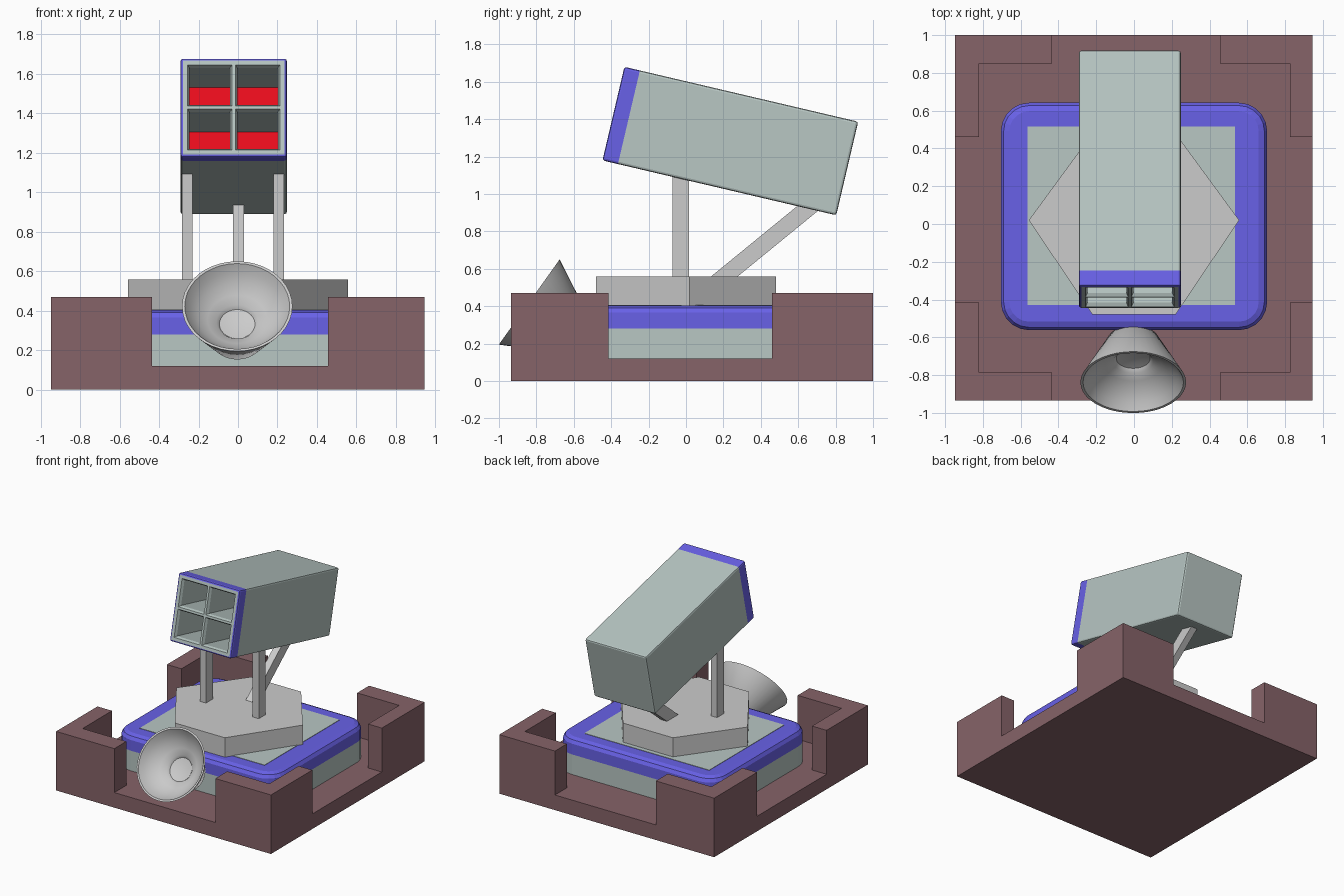
import bpy, bmesh
from math import radians, pi, sin, cos, atan2
from mathutils import Vector, Matrix

if "Cube" in bpy.data.objects:
    bpy.data.objects.remove(bpy.data.objects["Cube"])


def material(name, rgb):
    m = bpy.data.materials.new(name)
    m.diffuse_color = (*rgb, 1)
    m.use_nodes = True
    m.node_tree.nodes["Principled BSDF"].inputs["Base Color"].default_value = m.diffuse_color
    return m


STONE = material("maroon", (0.24, 0.125, 0.14))
STEEL = material("steel_grey", (0.48, 0.57, 0.55))
BLUE = material("blue", (0.14, 0.12, 0.80))
RED = material("red", (0.85, 0.004, 0.012))


def finish(name, bm, mats=(), smooth=None, fix=True):
    if fix:
        bmesh.ops.recalc_face_normals(bm, faces=bm.faces)
    me = bpy.data.meshes.new(name)
    bm.to_mesh(me)
    bm.free()
    for m in mats:
        me.materials.append(m)
    if smooth:
        me.polygons.foreach_set("use_smooth", [True] * len(me.polygons))
        me.set_sharp_from_angle(angle=radians(smooth))
    ob = bpy.data.objects.new(name, me)
    bpy.context.collection.objects.link(ob)
    return ob


def loft(bm, sections):
    """Join a stack of (outline, z) loops and cap both ends."""
    rings = [[bm.verts.new((x, y, z)) for x, y in pts] for pts, z in sections]
    n = len(rings[0])
    for a, b in zip(rings, rings[1:]):
        for i in range(n):
            j = (i + 1) % n
            bm.faces.new((a[i], a[j], b[j], b[i]))
    bm.faces.new(rings[0])
    bm.faces.new(rings[-1])


def prism(name, pts, z0, z1, mats=()):
    bm = bmesh.new()
    loft(bm, [(pts, z0), (pts, z1)])
    return finish(name, bm, mats)


def rect(x0, x1, y0, y1):
    return [(x0, y0), (x1, y0), (x1, y1), (x0, y1)]


def rounded(inset, hx=0.705, hy=0.602, r=0.15, cy=0.04, steps=5):
    """Rounded rectangle outline, shrunk by inset."""
    pts = []
    for k, (sx, sy) in enumerate([(1, 1), (-1, 1), (-1, -1), (1, -1)]):
        for i in range(steps + 1):
            a = k * pi / 2 + i / steps * pi / 2
            pts.append((sx * (hx - r) + (r - inset) * cos(a),
                        cy + sy * (hy - r) + (r - inset) * sin(a)))
    return pts


# base slab with four L-shaped corner walls
X0, X1, Y0, Y1 = -0.948, 0.945, -0.935, 1.0
prism("base_slab", rect(X0, X1, Y0, Y1), 0, 0.12, [STONE])
for name, x, y, xe, ye, xi, yi in [
        ("front_left", X0, Y0, -0.435, -0.415, -0.82, -0.785),
        ("front_right", X1, Y0, 0.455, -0.415, 0.825, -0.785),
        ("back_left", X0, Y1, -0.435, 0.46, -0.82, 0.85),
        ("back_right", X1, Y1, 0.455, 0.46, 0.825, 0.85)]:
    prism("corner_wall_" + name,
          [(x, y), (xe, y), (xe, yi), (xi, yi), (xi, ye), (x, ye)], 0.12, 0.47, [STONE])

# platform: grey lower half, blue rounded cap, grey top panel
prism("platform_lower", rounded(0), 0.12, 0.28, [STEEL])
bm = bmesh.new()
loft(bm, [(rounded(0), 0.28), (rounded(0), 0.365),
          (rounded(0.015), 0.39), (rounded(0.045), 0.403)])
finish("platform_cap", bm, [BLUE])
prism("platform_panel", rect(-0.565, 0.535, -0.43, 0.515), 0.39, 0.406, [STEEL])

# six-sided turret block
prism("turret_block", [(-0.557, 0.02), (-0.22, -0.48), (0.22, -0.48),
                       (0.557, 0.02), (0.22, 0.48), (-0.22, 0.48)], 0.40, 0.558)

# upright posts and slanted rear strut
for name, x in (("left_post", -0.284), ("right_post", 0.181)):
    prism(name, rect(x, x + 0.053, -0.073, 0.015), 0.54, 1.12)
bm = bmesh.new()
bmesh.ops.create_cube(bm, size=1)
a, b = Vector((0.0025, 0.145, 0.51)), Vector((0.0025, 0.69, 0.955))
tilt = atan2(b.z - a.z, b.y - a.y)
bm.transform(Matrix.Translation((a + b) / 2) @ Matrix.Rotation(tilt, 4, 'X')
             @ Matrix.Diagonal((0.055, (b - a).length, 0.09, 1)))
finish("rear_strut", bm)

# launcher box: bevelled, blue front band, four recessed tubes with red ends
HX, HY, HZ = 0.27, 0.642, 0.257
bm = bmesh.new()
bmesh.ops.create_cube(bm, size=2, matrix=Matrix.Diagonal((HX, HY, HZ, 1)))
bmesh.ops.bevel(bm, geom=bm.edges[:], offset=0.013, segments=2, profile=0.5, affect='EDGES')
bmesh.ops.bisect_plane(bm, geom=bm.verts[:] + bm.edges[:] + bm.faces[:],
                       plane_co=(0, -HY + 0.085, 0), plane_no=(0, 1, 0))
bmesh.ops.recalc_face_normals(bm, faces=bm.faces)
for f in bm.faces:
    f.material_index = int(f.calc_center_median().y < -HY + 0.085 and f.normal.y > -0.99)
front = min(bm.faces, key=lambda f: f.normal.y)
front.material_index = 0
rim = bmesh.ops.inset_region(bm, faces=[front], thickness=0.02)["faces"]
front.material_index = 2
for no in ((1, 0, 0), (0, 0, 1)):
    fs = [f for f in bm.faces if f.material_index == 2]
    geom = set(fs) | {e for f in fs for e in f.edges} | {v for f in fs for v in f.verts}
    bmesh.ops.bisect_plane(bm, geom=list(geom), plane_co=(0, 0, 0), plane_no=no)
cells = [f for f in bm.faces if f.material_index == 2]
for t, d in ((0.012, 0), (0.014, -0.02), (0.0005, -0.44)):
    for f in bmesh.ops.inset_individual(bm, faces=cells, thickness=t, depth=d)["faces"]:
        f.material_index = 0
for f in cells:
    f.material_index = 2
box = finish("launcher_box", bm, [STEEL, BLUE, RED], fix=False)
box.location = (-0.022, 0.237, 1.283)
box.rotation_euler.x = radians(-13.2)

# radar dish: lathed cone with a shallow bowl, tipped up and forward
profile = [(0, -0.285), (0.11, -0.285), (0.137, -0.272), (0.28, 0.0), (0.266, 0.0),
           (0.24, -0.04), (0.20, -0.08), (0.15, -0.115), (0.105, -0.135), (0.09, -0.155),
           (0.05, -0.163), (0, -0.165)]
bm = bmesh.new()
vs = [bm.verts.new((r, 0, z)) for r, z in profile]
es = [bm.edges.new(p) for p in zip(vs, vs[1:])]
bmesh.ops.spin(bm, geom=vs + es, cent=(0, 0, 0), axis=(0, 0, 1), angle=2 * pi, steps=40)
bmesh.ops.remove_doubles(bm, verts=bm.verts, dist=0.0005)
dish = finish("radar_dish", bm, smooth=40)
dish.location = (-0.004, -0.838, 0.4225)
dish.rotation_euler.x = atan2(0.814, 0.581)
